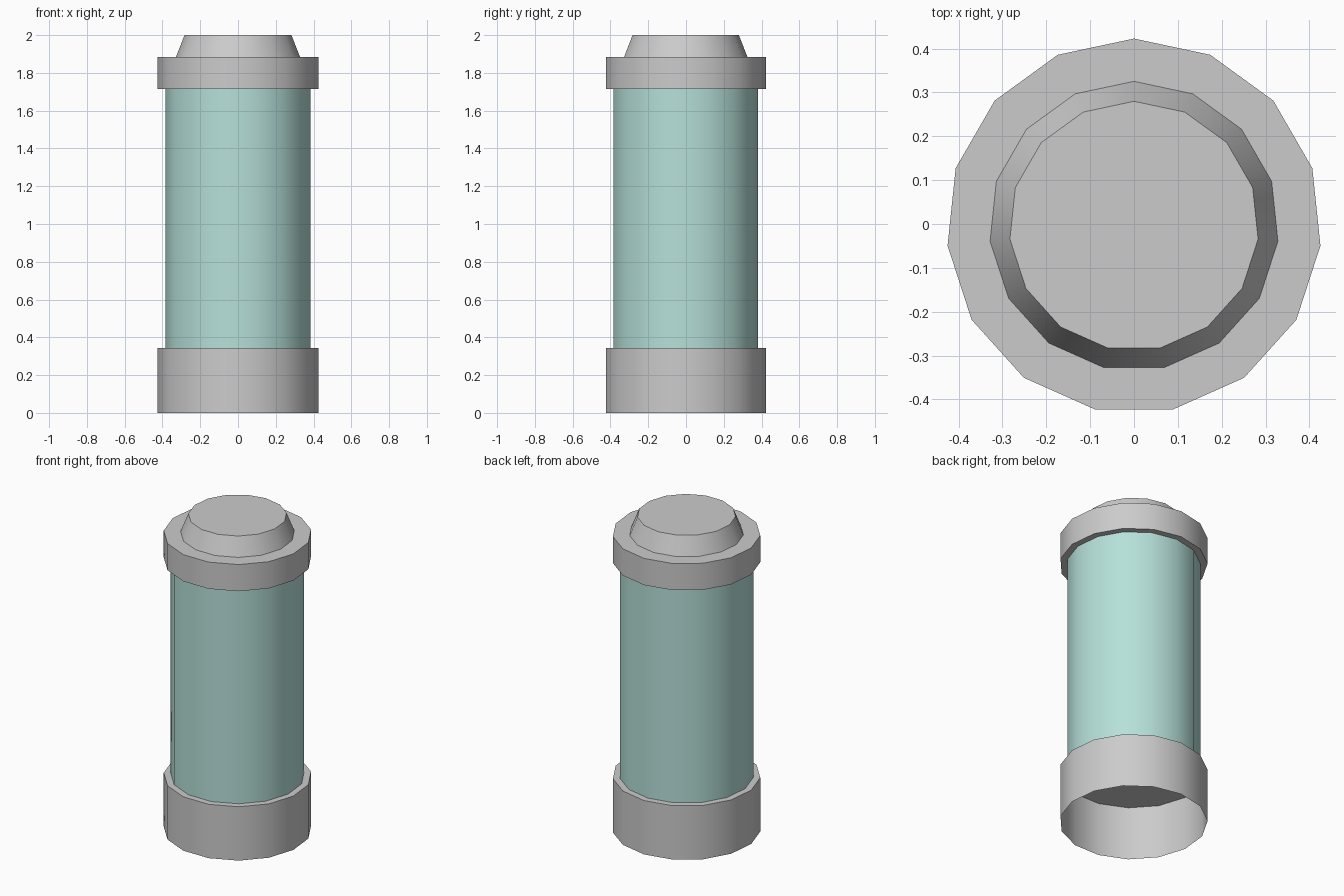
import bpy, bmesh, math

if "Cube" in bpy.data.objects:
    bpy.data.objects.remove(bpy.data.objects["Cube"])

SIDES = 15
CENTRE_Y = -0.0047  # odd-sided polygon: shift so its bounds are centred


def tube(name, z0, z1, r0, r1, bottom=False, top=False, color=None):
    """15-sided tube or cone with optional end caps, one corner facing +y."""
    bm = bmesh.new()
    rings = []
    for z, r in ((z0, r0), (z1, r1)):
        ring = []
        for i in range(SIDES):
            a = math.pi / 2 + 2 * math.pi * i / SIDES
            ring.append(bm.verts.new((r * math.cos(a), r * math.sin(a) + CENTRE_Y, z)))
        rings.append(ring)
    lo, hi = rings
    for i in range(SIDES):
        j = (i + 1) % SIDES
        bm.faces.new((lo[i], lo[j], hi[j], hi[i]))
    if bottom:
        bm.faces.new(lo[::-1])
    if top:
        bm.faces.new(hi)
    mesh = bpy.data.meshes.new(name)
    bm.to_mesh(mesh)
    bm.free()
    obj = bpy.data.objects.new(name, mesh)
    bpy.context.collection.objects.link(obj)
    if color:
        mat = bpy.data.materials.new(name + "_colour")
        mat.diffuse_color = color
        mat.use_nodes = True
        mat.node_tree.nodes["Principled BSDF"].inputs["Base Color"].default_value = mat.diffuse_color
        mesh.materials.append(mat)
    # Rounded sides, crisp rims
    bpy.ops.object.select_all(action='DESELECT')
    obj.select_set(True)
    bpy.context.view_layer.objects.active = obj
    bpy.ops.object.shade_smooth_by_angle(angle=math.radians(30))
    return obj


# Base cup, open underneath
tube("base", 0.0, 0.343, 0.4275, 0.4275, top=True)
# Glass cylinder
tube("glass_tube", 0.343, 1.715, 0.387, 0.387, color=(0.47, 0.75, 0.70, 1.0))
# Upper collar
tube("collar", 1.715, 1.885, 0.4275, 0.4275, bottom=True, top=True)
# Tapered lid
tube("lid", 1.885, 2.0, 0.33, 0.2845, top=True)
